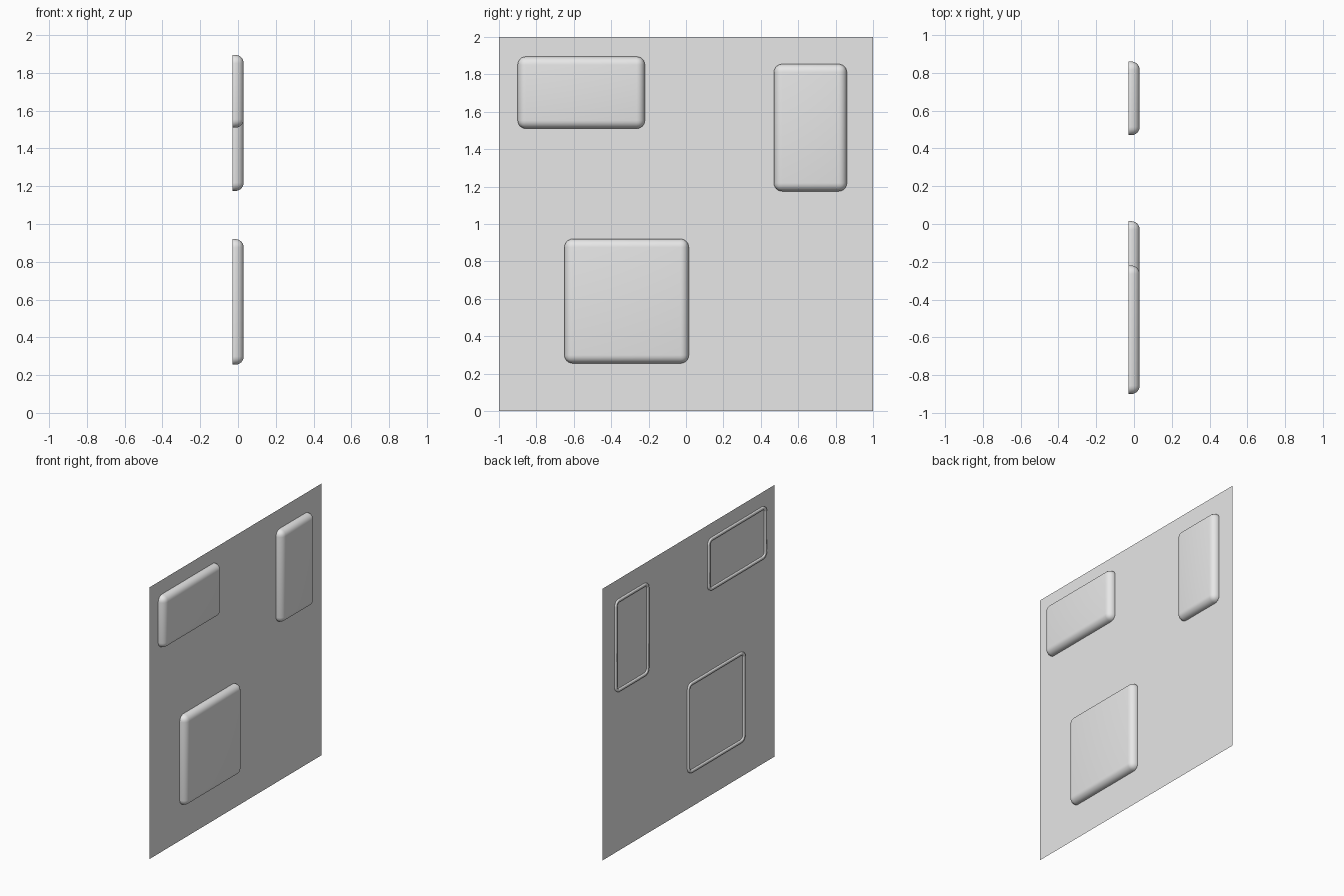
import bpy, bmesh

old = bpy.data.objects.get("Cube")
if old:
    bpy.data.objects.remove(old, do_unlink=True)

# One shared grey
grey = bpy.data.materials.new("light_grey")
grey.use_nodes = True
colour = (0.8, 0.8, 0.8, 1.0)
grey.diffuse_color = colour
grey.node_tree.nodes["Principled BSDF"].inputs["Base Color"].default_value = colour

BACK, FRONT = -0.03, 0.03
WALL_X = -0.02


def add_object(name, bm):
    mesh = bpy.data.meshes.new(name)
    bm.to_mesh(mesh)
    bm.free()
    mesh.materials.append(grey)
    obj = bpy.data.objects.new(name, mesh)
    bpy.context.collection.objects.link(obj)
    return obj


# Wall: a single thin sheet facing +x
bm = bmesh.new()
corners = [(-1, 0), (1, 0), (1, 2), (-1, 2)]
bm.faces.new([bm.verts.new((WALL_X, y, z)) for y, z in corners])
add_object("wall", bm)


def add_pad(name, y0, y1, z0, z1):
    """Rounded shell with an open back whose rim shows behind the wall."""
    bm = bmesh.new()
    bmesh.ops.create_cube(bm, size=1)
    for v in bm.verts:
        v.co = (FRONT if v.co.x > 0 else BACK,
                y1 if v.co.y > 0 else y0,
                z1 if v.co.z > 0 else z0)
    # Round every edge except those of the back
    edges = [e for e in bm.edges if any(v.co.x > 0 for v in e.verts)]
    bmesh.ops.bevel(bm, geom=edges, offset=0.044, segments=6, profile=0.5,
                    affect='EDGES', clamp_overlap=True)
    bm.normal_update()
    back = [f for f in bm.faces if f.normal.x < -0.9]
    bmesh.ops.delete(bm, geom=back, context='FACES')
    for f in bm.faces:
        f.smooth = True
    pad = add_object(name, bm)
    shell = pad.modifiers.new("shell", 'SOLIDIFY')
    shell.thickness = 0.02
    shell.offset = -1


# Raised pads
add_pad("wide_pad", -0.9, -0.22, 1.51, 1.895)
add_pad("tall_pad", 0.47, 0.86, 1.175, 1.855)
add_pad("square_pad", -0.65, 0.015, 0.255, 0.92)
